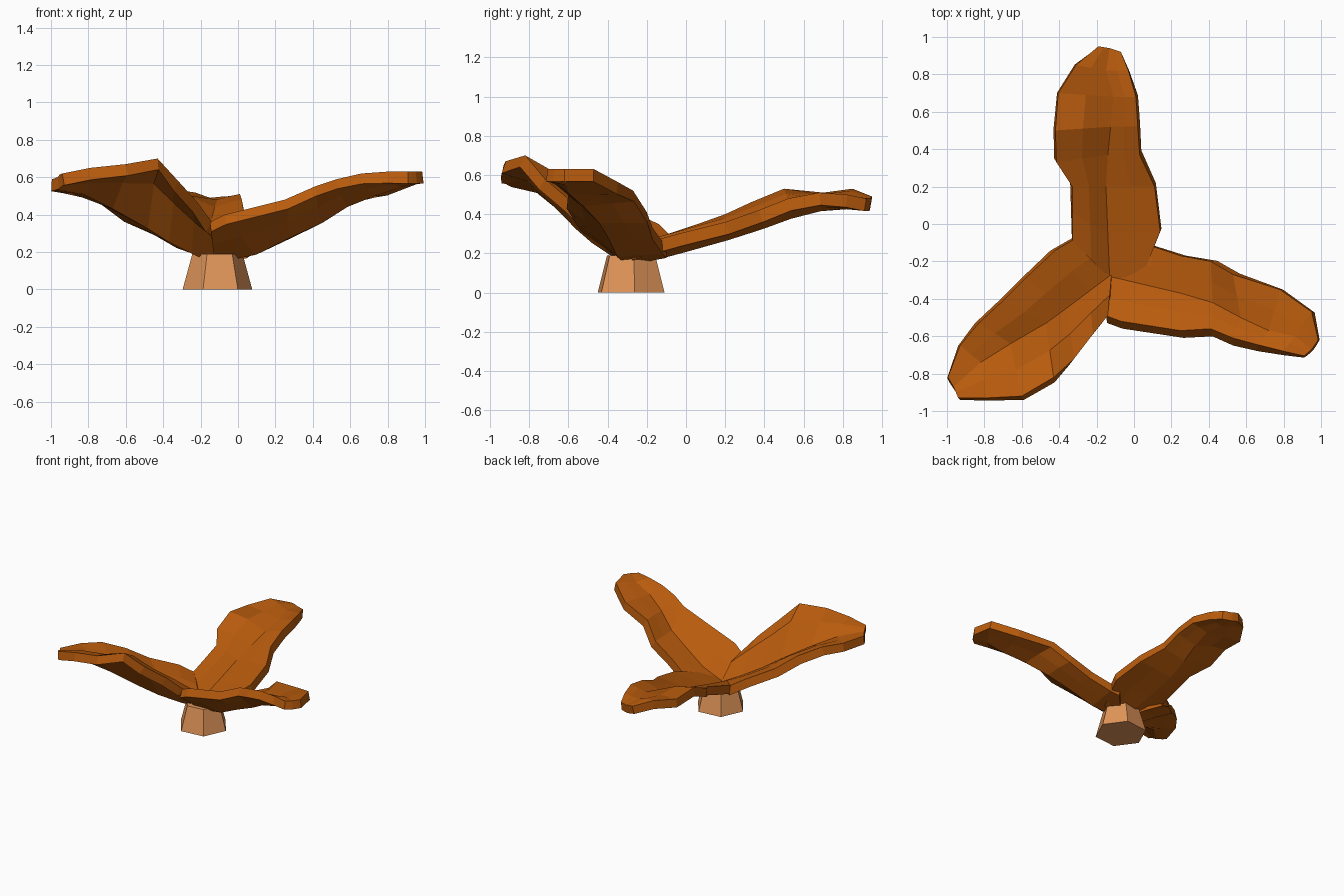
import bpy, bmesh
from mathutils import Vector, Matrix


def material(name, color):
    m = bpy.data.materials.new(name)
    m.diffuse_color = (*color, 1)
    return m


LEAF = material("burnt_orange_leaf", (0.48, 0.105, 0.004))
STEM = material("pale_tan_stem", (0.75, 0.30, 0.10))


def finish(bm, name, mat):
    mesh = bpy.data.meshes.new(name)
    bm.to_mesh(mesh)
    bm.free()
    mesh.materials.append(mat)
    ob = bpy.data.objects.new(name, mesh)
    bpy.context.collection.objects.link(ob)
    return ob


def leaf(name, rows, lift_left, lift_right):
    """Folded leaf: each row is left edge, centre crease, right edge.
    The lift values set how steep the inner panels are."""
    bm = bmesh.new()
    grid = []
    for row in rows:
        l, c, r = (Vector(p) for p in row)
        ml, mr = (l + c) / 2, (r + c) / 2
        ml.z = c.z + (l.z - c.z) * lift_left
        mr.z = c.z + (r.z - c.z) * lift_right
        grid.append([bm.verts.new(p) for p in (l, ml, c, mr, r)])
    for a, b in zip(grid, grid[1:]):
        for i in range(4):
            bm.faces.new((a[i], a[i + 1], b[i + 1], b[i]))
    ob = finish(bm, name, LEAF)
    sol = ob.modifiers.new("thickness", 'SOLIDIFY')
    sol.thickness = 0.065
    sol.offset = -1


# Back leaf
leaf("back_leaf", [
    [(-.33, -.09, .30), (-.13, -.29, .20), (.04, -.29, .23)],
    [(-.33, .06, .35), (-.14, -.05, .26), (.14, -.04, .30)],
    [(-.33, .20, .40), (-.15, .20, .33), (.11, .20, .36)],
    [(-.415, .33, .46), (-.14, .37, .385), (.03, .37, .42)],
    [(-.42, .50, .53), (-.125, .52, .44), (.02, .52, .48)],
    [(-.405, .70, .51), (-.11, .68, .48), (.01, .68, .51)],
    [(-.31, .85, .53), (-.15, .82, .49), (-.03, .82, .50)],
    [(-.19, .95, .49), (-.13, .94, .48), (-.07, .92, .48)],
], 0.72, 0.6)

# Right leaf
leaf("right_leaf", [
    [(.04, -.10, .24), (-.13, -.28, .20), (-.15, -.49, .36)],
    [(.10, -.12, .26), (.08, -.33, .245), (-.07, -.52, .40)],
    [(.25, -.17, .33), (.25, -.37, .33), (.25, -.57, .48)],
    [(.41, -.20, .41), (.42, -.42, .41), (.41, -.56, .55)],
    [(.53, -.27, .52), (.57, -.50, .50), (.53, -.61, .59)],
    [(.78, -.35, .565), (.72, -.57, .56), (.66, -.645, .62)],
    [(.95, -.47, .63), (.86, -.60, .61), (.80, -.68, .63)],
    [(.985, -.62, .63), (.95, -.67, .63), (.91, -.705, .63)],
], 0.6, 0.55)

# Left leaf
leaf("left_leaf", [
    [(-.14, -.49, .36), (-.12, -.27, .20), (-.30, -.07, .28)],
    [(-.22, -.59, .47), (-.24, -.36, .25), (-.42, -.14, .35)],
    [(-.32, -.72, .58), (-.36, -.45, .31), (-.58, -.29, .42)],
    [(-.43, -.82, .70), (-.47, -.53, .38), (-.70, -.41, .51)],
    [(-.60, -.92, .67), (-.66, -.64, .49), (-.83, -.53, .57)],
    [(-.79, -.93, .65), (-.82, -.74, .57), (-.93, -.65, .58)],
    [(-.94, -.93, .62), (-.965, -.87, .60), (-.995, -.82, .59)],
], 0.74, 0.6)

# Tapered six-sided stem, with a corner near the x axis
bm = bmesh.new()
bmesh.ops.create_cone(bm, cap_ends=True, segments=6, radius1=0.187, radius2=0.135, depth=0.19,
                      matrix=Matrix.Translation((-.11, -.28, .095)) @ Matrix.Rotation(0.6236, 4, 'Z'))
finish(bm, "stem", STEM)
